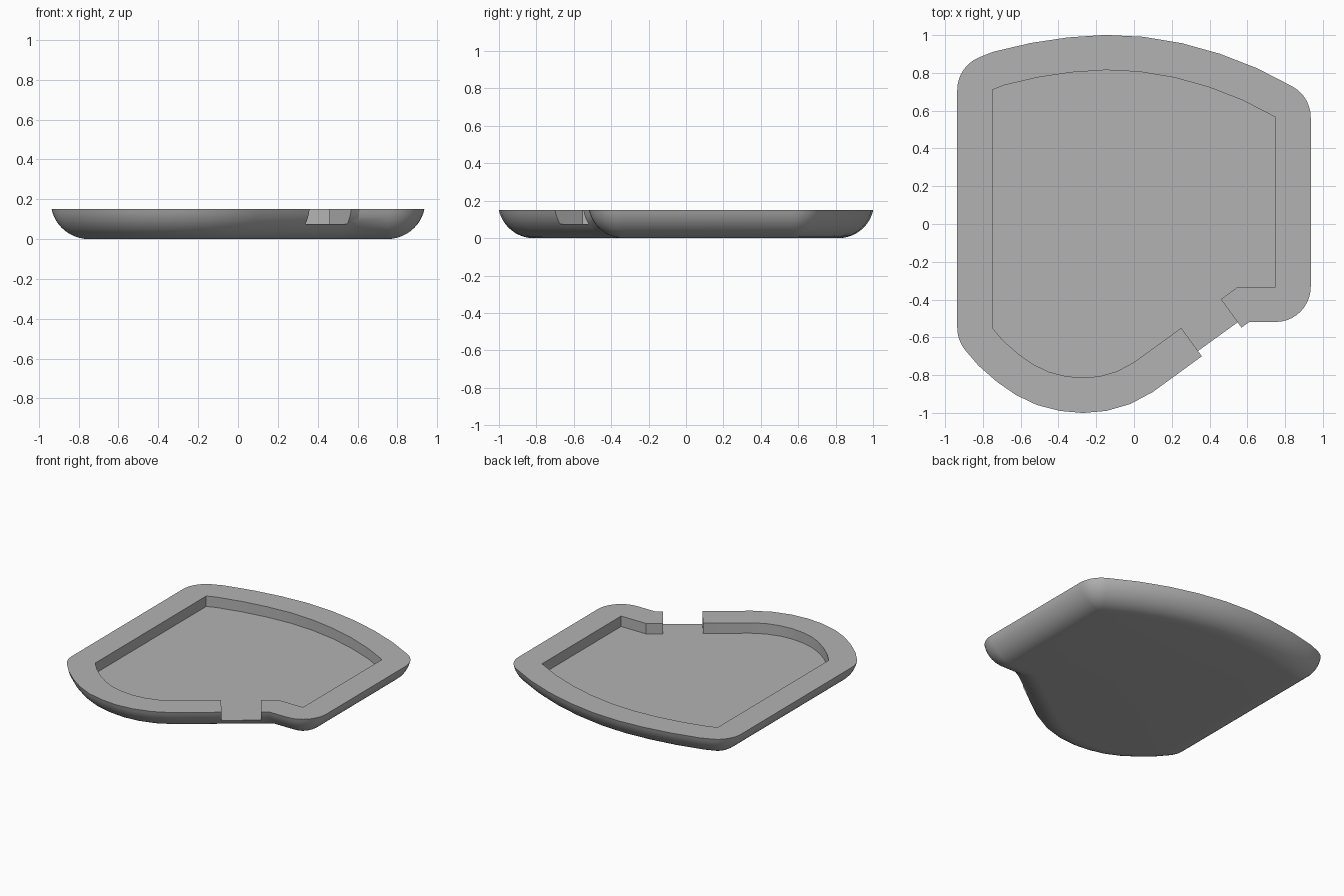
import bpy
import bmesh
from math import atan2, cos, sin, acos, pi, ceil, radians
from mathutils import Vector

cube = bpy.data.objects.get("Cube")
if cube:
    bpy.data.objects.remove(cube, do_unlink=True)

R = 0.19        # radius of the rounded underside
FLOOR = 0.075   # height of the recessed floor
TOP = 0.15      # height of the rim

# Inner wall outline, counter-clockwise from the back right corner
OUTLINE = [
    (-0.75, 0.71), (-0.75, -0.55),
    (-0.69, -0.62), (-0.61, -0.69), (-0.53, -0.745), (-0.45, -0.783), (-0.36, -0.806),
    (-0.27, -0.814), (-0.18, -0.806), (-0.09, -0.78), (0.0, -0.732),
    (0.25, -0.55), (0.46, -0.398),
    (0.55, -0.333), (0.75, -0.333), (0.75, 0.565),
    (0.575, 0.655), (0.395, 0.725), (0.215, 0.775), (0.03, 0.806),
    (-0.15, 0.815), (-0.33, 0.803), (-0.51, 0.776), (-0.69, 0.734),
]
GAP = OUTLINE.index((0.25, -0.55))


def spread(points):
    """Pair each outline point with outward directions; round the convex corners."""
    rays = []
    pts = [Vector(p) for p in points]
    for i, p in enumerate(pts):
        a, b = p - pts[i - 1], pts[(i + 1) % len(pts)] - p
        start = atan2(-a.x, a.y)
        turn = (atan2(-b.x, b.y) - start + pi) % (2 * pi) - pi
        if turn > radians(16):
            n = ceil(turn / radians(9))
            rays += [(p, Vector((cos(start + turn * k / n), sin(start + turn * k / n))), i)
                     for k in range(n + 1)]
        else:
            mid = start + turn / 2
            rays.append((p, Vector((cos(mid), sin(mid))) / cos(turn / 2), i))
    return rays


# Underside profile: a circular arc split at floor height
t_floor, t_top = acos(1 - FLOOR / R), acos(1 - TOP / R)
LOW, HIGH = 7, 4
angles = [t_floor * k / LOW for k in range(LOW)]
angles += [t_floor + (t_top - t_floor) * k / HIGH for k in range(HIGH + 1)]

rays = spread(OUTLINE)
count = len(rays)
bm = bmesh.new()


def ring(offset, z):
    return [bm.verts.new((*(p + d * offset), z)) for p, d, _ in rays]


# Rings run from the base up the outside, then over the rim and down to the floor
rings = [ring(R * sin(t), R - R * cos(t)) for t in angles]
rings += [ring(0, TOP), ring(0, FLOOR)]
inner_top, inner_low = rings[-2], rings[-1]

for j in range(count):
    k = (j + 1) % count
    in_gap = rays[j][2] == GAP and rays[k][2] == GAP + 1
    for level, (lo, hi) in enumerate(zip(rings, rings[1:])):
        if not (in_gap and level >= LOW):
            bm.faces.new((lo[j], lo[k], hi[k], hi[j]))
    if in_gap:
        # Floor of the spout and its two cut ends
        bm.faces.new((rings[LOW][j], rings[LOW][k], inner_low[k], inner_low[j]))
        for side in (j, k):
            bm.faces.new([r[side] for r in rings[LOW:]])

# Flat base and recessed floor
bm.faces.new(list(reversed(rings[0])))
bm.faces.new(inner_low)
bmesh.ops.remove_doubles(bm, verts=bm.verts, dist=0.0005)
bmesh.ops.recalc_face_normals(bm, faces=bm.faces)

mesh = bpy.data.meshes.new("tray")
bm.to_mesh(mesh)
bm.free()
tray = bpy.data.objects.new("tray", mesh)
bpy.context.collection.objects.link(tray)

# Single grey material
grey = bpy.data.materials.new("plain grey")
grey.use_nodes = True
colour = (0.45, 0.45, 0.45, 1)
grey.diffuse_color = colour
grey.node_tree.nodes["Principled BSDF"].inputs["Base Color"].default_value = colour
mesh.materials.append(grey)

bpy.ops.object.select_all(action='DESELECT')
tray.select_set(True)
bpy.context.view_layer.objects.active = tray
bpy.ops.object.shade_smooth_by_angle(angle=radians(30))
